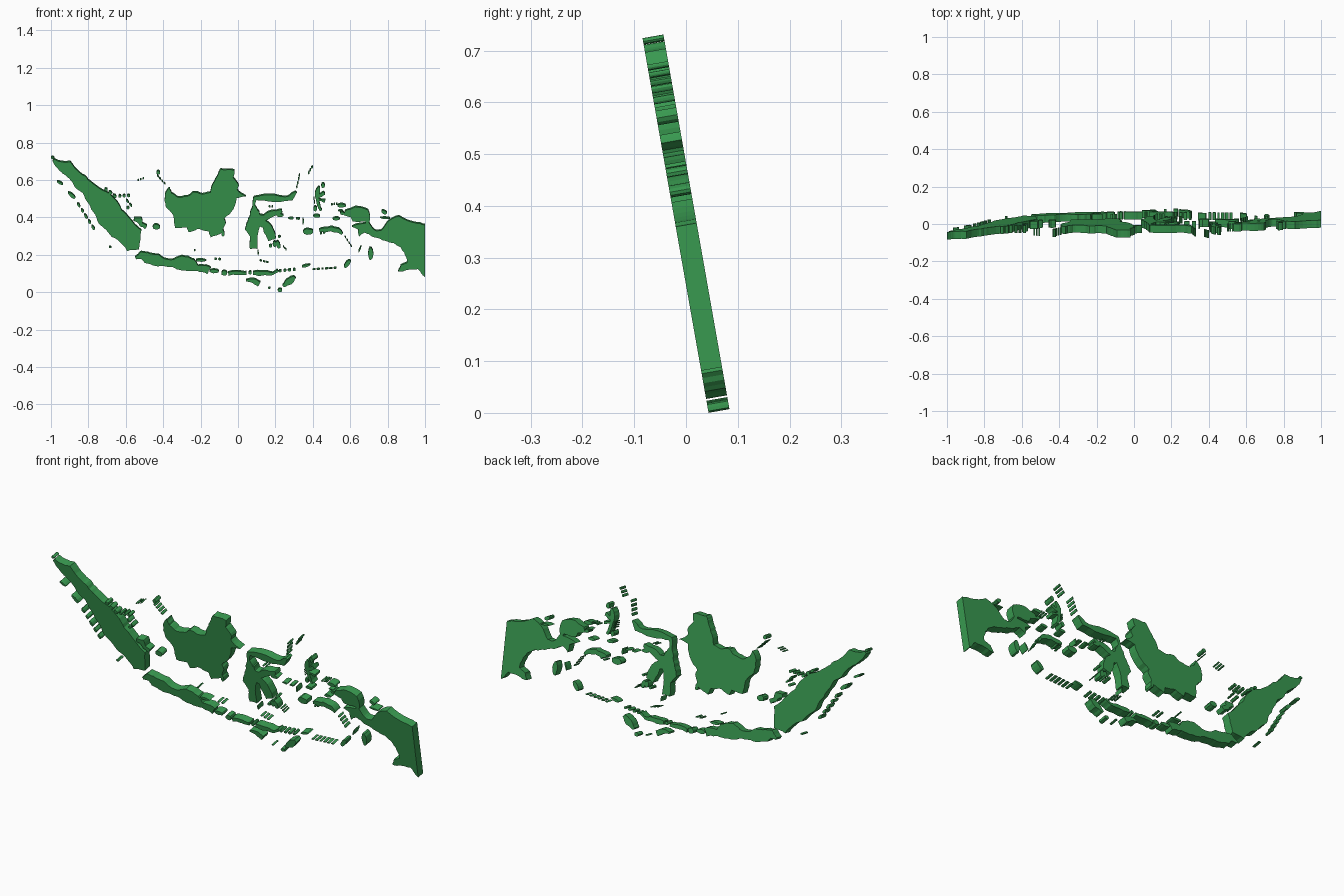
import bpy, bmesh, math, random
random.seed(4)

# Plan positions are in degrees (east, north); the upright slab leans forward
LEAN = math.radians(10)
SCALE = 1 / 23
THICK = 0.041

green = bpy.data.materials.new("map_green")
green.diffuse_color = (0.04, 0.32, 0.08, 1)


def place(p, depth):
    v = (p[1] + 11) * SCALE
    return ((p[0] - 118) * SCALE,
            0.0436 - v * math.sin(LEAN) + depth * math.cos(LEAN),
            v * math.cos(LEAN) + depth * math.sin(LEAN))


def roughen(pts, rounds=2):
    """Give the coast a ragged edge by displacing edge midpoints."""
    for _ in range(rounds):
        out = []
        for a, b in zip(pts, pts[1:] + pts[:1]):
            out.append(a)
            dx, dy = b[0] - a[0], b[1] - a[1]
            if 0.2 < math.hypot(dx, dy) < 3:
                k = random.uniform(-0.08, 0.08)
                out.append(((a[0] + b[0]) / 2 - dy * k, (a[1] + b[1]) / 2 + dx * k))
        pts = out
    return pts


def split(regions, path):
    """Cut one region along a border whose ends snap to existing points."""
    allpts = [p for r in regions for p in r]
    a, b = (min(allpts, key=lambda p: math.dist(p, q)) for q in (path[0], path[-1]))
    for r in regions:
        if a in r and b in r and a != b:
            k = r.index(a)
            ring = r[k:] + r[:k]
            j = ring.index(b)
            mid = path[1:-1]
            regions.remove(r)
            regions += [ring[:j + 1] + mid[::-1], [a] + mid + ring[j:]]
            return


def slab(name, regions):
    """Extrude every region into its own closed prism."""
    bm = bmesh.new()
    for r in regions:
        f = [bm.verts.new(place(p, 0)) for p in r]
        k = [bm.verts.new(place(p, THICK)) for p in r]
        bm.faces.new(f)
        bm.faces.new(k[::-1])
        for i in range(len(r)):
            j = (i + 1) % len(r)
            bm.faces.new((f[j], f[i], k[i], k[j]))
    bmesh.ops.recalc_face_normals(bm, faces=bm.faces)
    me = bpy.data.meshes.new(name)
    bm.to_mesh(me)
    bm.free()
    me.materials.append(green)
    bpy.context.collection.objects.link(bpy.data.objects.new(name, me))


def outline(name, pts, *borders):
    regions = [roughen(pts)]
    for path in borders:
        split(regions, path)
    slab(name, regions)


def ribbon(name, *path, cut=0):
    """Long island from a spine of (east, north, width), cut into provinces."""
    left, right = [], []
    for i, (x, y, w) in enumerate(path):
        p, q = path[max(i - 1, 0)], path[min(i + 1, len(path) - 1)]
        dx, dy = q[0] - p[0], q[1] - p[1]
        k = w / 2 / math.hypot(dx, dy)
        left.append((x - dy * k, y + dx * k))
        right.append((x + dy * k, y - dx * k))
    regions = [roughen(left + right[::-1])]
    if cut:
        for i in range(cut, len(path) - 1, cut):
            split(regions, [left[i], right[i]])
    slab(name, regions)


def oval(x, y, w, h, turn=0.0):
    pts = []
    for i in range(10):
        a, k = math.tau * i / 10, random.uniform(0.44, 0.56)
        u, v = w * k * math.cos(a), h * k * math.sin(a)
        pts.append((x + u * math.cos(turn) - v * math.sin(turn),
                    y + u * math.sin(turn) + v * math.cos(turn)))
    return pts


def ovals(name, *specs):
    slab(name, [oval(*s) for s in specs])


def chains(name, *specs):
    """Rows of islets: start, end, count, width."""
    regions = []
    for x0, y0, x1, y1, n, w in specs:
        step = math.hypot(x1 - x0, y1 - y0) / n
        for i in range(n):
            t = (i + 0.5) / n
            size = min(step * 0.85, w * 5) * (random.uniform(0.7, 1) if n > 1 else 1.1)
            regions.append(oval(x0 + (x1 - x0) * t, y0 + (y1 - y0) * t, size, w,
                                math.atan2(y1 - y0, x1 - x0)))
    slab(name, regions)


# Long western and southern islands
ribbon("west_island", (95.3, 5.5, .3), (95.9, 4.95, .85), (96.9, 4.55, 1.75), (97.75, 3.7, 1.4),
       (98.55, 2.85, 1.85), (99.5, 2, 1.7), (100.5, .9, 2.4), (101.7, -.4, 3.1), (102.4, -1.7, 3.2),
       (103.55, -2.9, 3.2), (104.8, -4, 3), (105.1, -5.75, 1.5), cut=2)
ribbon("south_island", (105.4, -6.75, .3), (106.1, -6.4, .9), (106.7, -6.7, 1.35), (108, -7, 1.45),
       (108.8, -7.25, .95), (110.1, -7.4, 1), (111, -7.35, 1.8), (112.4, -7.65, 1.5), (113, -8, .65),
       (114, -8.1, .9), (114.45, -8.35, .9), cut=2)

# Broad central island, cut off along its northern land border
outline("central_island", [
    (109.6, 2.05), (109.85, 1.35), (110.5, .9), (111.8, 1), (112.5, 1.5), (113.6, 1.25), (114.6, 1.45),
    (115.1, 2.8), (115.6, 3.9), (115.9, 4.35), (117.6, 4.2), (117.4, 3.3), (118.1, 2.3), (117.9, 1.8),
    (119, .95), (117.8, .75), (117.45, -.6), (116.3, -1.8), (116.5, -2.4), (116, -3.6), (114.65, -4.15),
    (114.4, -3.4), (113, -3.1), (111.9, -3.5), (111.7, -2.9), (110.25, -2.95), (110.05, -1.4),
    (109.1, -.3), (109, 1.2)],
    [(111.7, -2.9), (111.3, -1.8), (112.2, -.8), (113.3, -.6), (113.6, 1.25)],
    [(113.3, -.6), (115.6, -.7), (116.3, -1.8)],
    [(115.6, -.7), (115.2, -2), (114.4, -3.4)])

# Island made of four long arms
ribbon("north_arm", (125.15, 1.5, .25), (124.5, .75, .7), (123.8, .65, .5), (121.2, .8, .7),
       (120.1, .7, .5), (119.95, -.2, .3), (120, -1, 1), cut=2)
ribbon("south_arm", (120.1, -.8, 1), (120, -2, 1.5), (119.7, -3.2, 1.7), (119.95, -4, .9),
       (119.95, -5.6, .95), cut=2)
ribbon("east_arm", (120, -1.9, 1.2), (121.3, -1.7, .7), (122.2, -1.2, .75), (123.4, -.85, .4))
ribbon("southeast_arm", (120.4, -2.1, 1.2), (121.4, -2.6, .9), (121.8, -3.4, 1.2), (122.2, -4.45, 1))

# Large eastern island, straight on its eastern side
outline("east_island", [
    (130.95, -1.35), (131.2, -.8), (132.4, -.35), (134, -.75), (134.25, -1.7), (134.1, -2.3), (134.9, -3.3),
    (135.6, -3.3), (136.3, -2.3), (137.8, -1.5), (139.8, -2.35), (141, -2.6), (141, -9.1), (140.1, -8.1),
    (138.9, -8.2), (137.7, -8.4), (138, -7.65), (138.8, -7.3), (138.7, -6.7), (138, -5.4), (136.2, -4.6),
    (134.6, -4.1), (133.6, -3.55), (132.9, -4.05), (132.8, -3.2), (132, -2.8), (133.7, -2.4), (133.7, -2.2),
    (132.1, -2.15), (131.9, -1.65)],
    [(134.9, -3.3), (134.6, -4.1)])

# Forked island between the branched and eastern ones
ribbon("forked_spine", (127.95, 2.15, .2), (127.75, 1.4, .6), (127.75, .6, .35), (128.2, -.8, .3))
ribbon("forked_north_arm", (127.8, 1, .4), (128.65, 1.35, .4))
ribbon("forked_south_arm", (127.8, .6, .3), (128.7, .35, .35))

# Medium long islands
ribbon("notched_island", (116.8, -8.75, .4), (118, -8.6, .45), (119.05, -8.65, .35))
ribbon("narrow_island", (119.85, -8.65, .4), (121, -8.65, .5), (122.3, -8.7, .3), (122.9, -8.3, .3))
ribbon("southern_oval_island", (119, -9.55, .2), (119.9, -9.6, .55), (120.6, -10, .65))
ribbon("southern_half_island", (123.55, -10.25, .3), (124.3, -9.7, .85), (125, -9.1, .35))
ribbon("spice_island", (128, -3.3, .3), (129.4, -3.1, .55), (130.3, -3.3, .55), (130.8, -3.75, .25))
ribbon("tin_island", (105.2, -1.9, .4), (105.9, -2, .8), (106.1, -2.55, .5), (106.7, -2.9, .5))

# Compact islands
ovals("western_ovals", (95.2, 5.76, .42, .3), (108.2, 3.92, .5, .45), (107.95, -2.85, .85, .7),
      (116.15, -3.65, .4, .85), (104.45, -.5, .38, .3), (102.27, -5.4, .35, .2), (112.67, -5.82, .2, .15))
ovals("southern_ovals", (115.1, -8.4, 1.15, .5), (116.3, -8.6, .7, .65), (113.4, -7.05, 1.3, .3),
      (119.5, -8.6, .4, .4), (123.15, -10.77, .55, .46), (121.85, -10.52, .3, .14))
ovals("middle_ovals", (122.5, -5, .45, .75), (122, -5.25, .4, .35), (123.1, -4.1, .35, .25),
      (123.15, -1.4, .85, .45), (126, -2.2, .22, .75), (128.45, 2.3, .45, .65), (127.5, -.6, .45, .65))
ovals("eastern_ovals", (127.7, -1.5, .85, .38), (126.65, -3.45, 1.2, .75), (134.3, -6.2, .65, 1.5),
      (130.75, -.2, 1.1, .45), (130.8, -1.15, .5, .4), (130.1, -1.85, .85, .35))

# Island chains
chains("western_chains", (95.7, 2.85, 96.5, 2.4, 1, .28), (97.1, 1.5, 98, .65, 1, .42),
       (98.2, .2, 100.4, -3.3, 5, .3), (101.5, 2, 103.1, .8, 3, .35), (103.2, .95, 104.8, 1.05, 3, .35),
       (104.2, .6, 105, -.4, 2, .22), (105.6, 2.9, 106.5, 3.2, 3, .12), (108, 3.6, 109.1, 2.4, 4, .12))
chains("southern_chains", (115, -6.9, 116, -6.95, 2, .17), (120.45, -5.8, 120.5, -6.4, 1, .15),
       (120.6, -7.05, 121.8, -7.35, 3, .12), (122.9, -8.4, 125.2, -8.2, 4, .28),
       (125.8, -7.85, 126.9, -7.6, 1, .3), (127.1, -8.2, 130.2, -8, 6, .13))
chains("middle_chains", (125.2, 1.9, 125.6, 3.8, 4, .16), (126.6, 3.7, 127.2, 4.75, 3, .2),
       (124.1, -1.8, 125.8, -1.85, 2, .22), (127.35, .85, 127.4, 0, 4, .13),
       (122.8, -4.55, 123.1, -5.6, 1, .5), (123.5, -5.25, 124, -5.8, 3, .13), (121.7, -.35, 122.4, -.35, 2, .13))
chains("eastern_chains", (131.1, -7.95, 131.8, -7, 1, .5), (132.8, -6.1, 133.15, -5.25, 1, .16),
       (131.1, -4, 132, -5.4, 4, .1), (128, -3.75, 128.8, -3.55, 2, .18), (129.4, -.1, 130.3, 0, 3, .15),
       (130.3, -.85, 130.9, -.85, 1, .14), (135.4, -1.72, 136.9, -1.83, 1, .22),
       (135.65, -.85, 136.3, -1.2, 1, .45))
